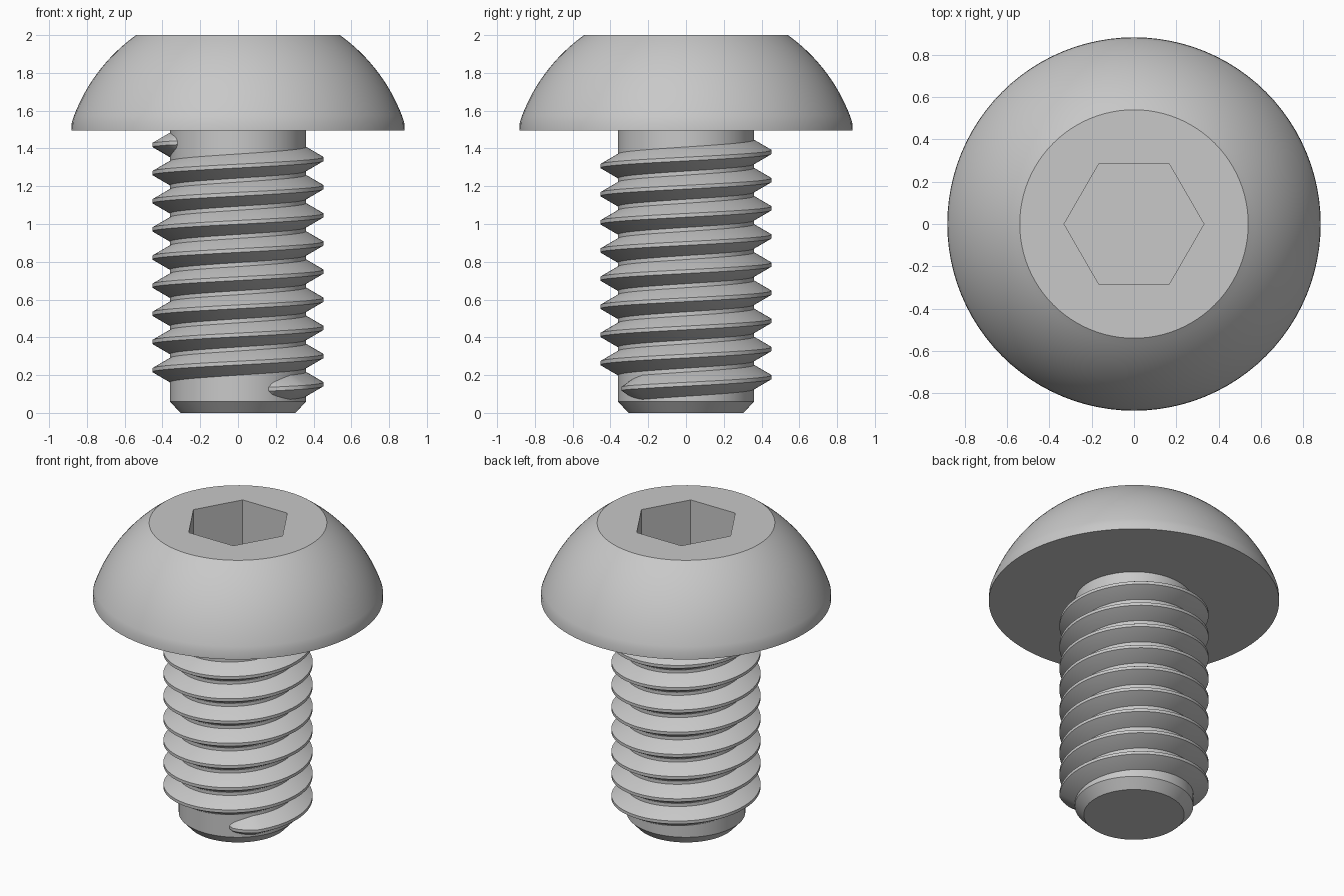
import bpy, bmesh, math
from math import cos, sin, radians, pi

cube = bpy.data.objects.get("Cube")
if cube:
    bpy.data.objects.remove(cube, do_unlink=True)

SEG = 96
PITCH = 0.149

steel = bpy.data.materials.new("grey steel")
steel.use_nodes = True
GREY = (0.58, 0.58, 0.58, 1)
steel.diffuse_color = GREY
steel.node_tree.nodes["Principled BSDF"].inputs["Base Color"].default_value = GREY


def build(name, rings, wrap):
    """Skin a list of rings with quads; cap the first and last."""
    bm = bmesh.new()
    vs = [[bm.verts.new(p) for p in ring] for ring in rings]
    n = len(rings[0])
    for a, b in zip(vs, vs[1:]):
        for i in range(n):
            j = (i + 1) % n
            bm.faces.new((a[i], a[j], b[j], b[i]))
    bm.faces.new(vs[0])
    bm.faces.new(vs[-1])
    bmesh.ops.recalc_face_normals(bm, faces=bm.faces)
    mesh = bpy.data.meshes.new(name)
    bm.to_mesh(mesh)
    bm.free()
    mesh.materials.append(steel)
    obj = bpy.data.objects.new(name, mesh)
    bpy.context.collection.objects.link(obj)
    bpy.ops.object.select_all(action='DESELECT')
    obj.select_set(True)
    bpy.context.view_layer.objects.active = obj
    bpy.ops.object.shade_smooth_by_angle(angle=radians(wrap))
    return obj


def circle(r, z):
    return [(r * cos(2 * pi * i / SEG), r * sin(2 * pi * i / SEG), z) for i in range(SEG)]


def hexagon(flat, z):
    """Hexagon with corners on the x axis, sampled at the circle's angles."""
    pts = []
    for i in range(SEG):
        a = 2 * pi * i / SEG
        r = flat / cos(a % (pi / 3) - pi / 6)
        pts.append((r * cos(a), r * sin(a), z))
    return pts


# Domed head with a hexagonal socket
head = [circle(0.882, 1.495)]
DOME_R, DOME_Z, STEPS = 0.928, 1.245, 16
low = math.asin((1.54 - DOME_Z) / DOME_R)
high = math.asin((2 - DOME_Z) / DOME_R)
for k in range(STEPS + 1):
    t = low + (high - low) * k / STEPS
    head.append(circle(DOME_R * cos(t), DOME_Z + DOME_R * sin(t)))
head += [hexagon(0.286, 2.0), hexagon(0.286, 1.64)]
build("button_head", head, 30)

# Shank with a chamfered tip
build("shank", [circle(0.305, 0), circle(0.36, 0.06), circle(0.36, 1.5)], 30)

# Helical thread that sinks into the shank at both ends
START, END, FADE = -64, 8 * 360 + 208, 24
SECTION = [(0.335, -0.072), (0.36, -0.064), (0.453, -0.01),
           (0.453, 0.01), (0.36, 0.064), (0.335, 0.072)]
thread = []
deg = START
while deg <= END:
    grow = min(1, (deg - START) / FADE, (END - deg) / FADE)
    sink = 0.1 * (1 - math.sqrt(max(0, grow)))
    a = radians(deg)
    mid = 0.152 + PITCH * deg / 360
    thread.append([((r - sink) * cos(a), (r - sink) * sin(a), mid + h) for r, h in SECTION])
    deg += 4
build("thread", thread, 25)
